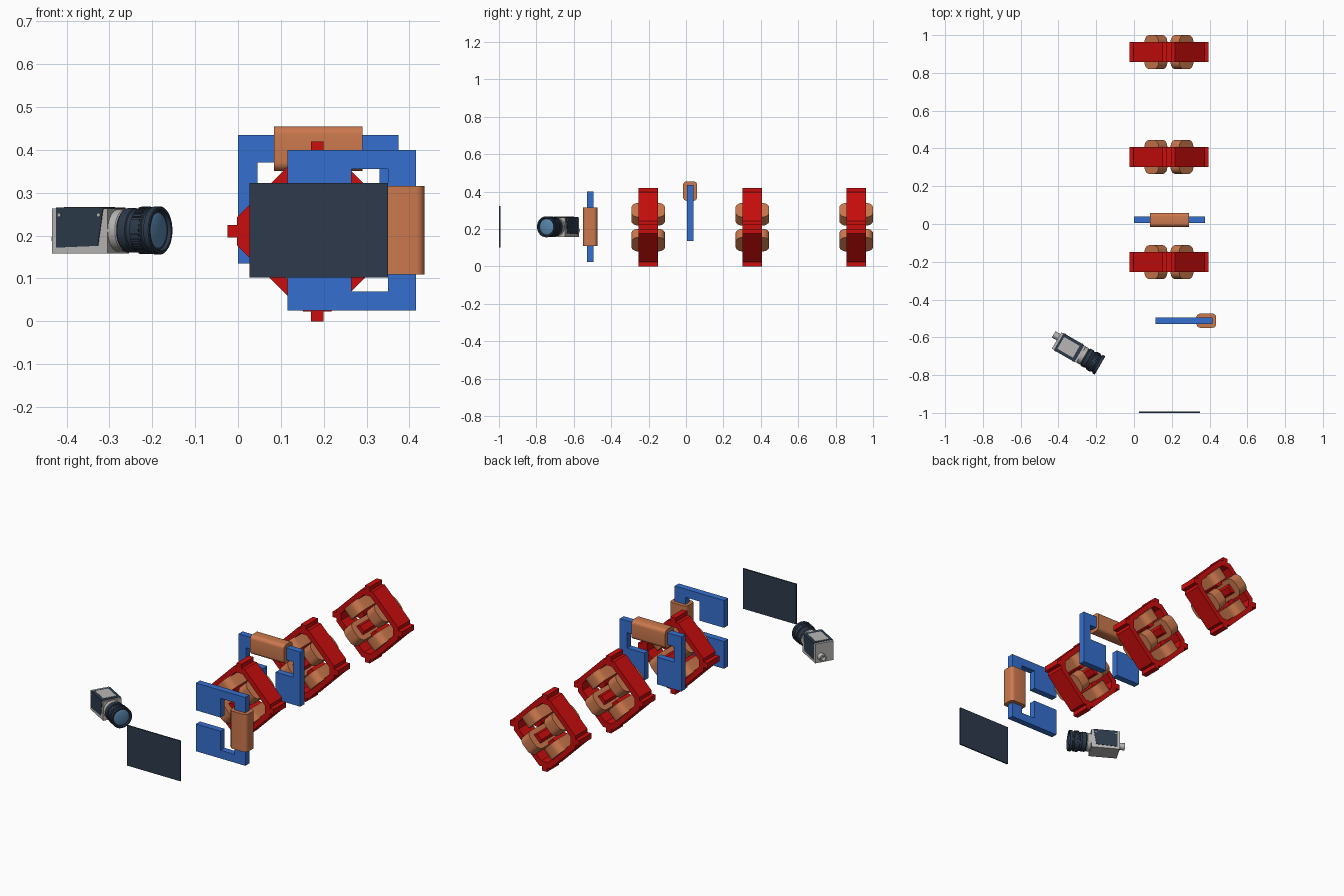
import bpy, bmesh
from math import radians, pi, cos, sin
from mathutils import Matrix, Vector

if "Cube" in bpy.data.objects:
    bpy.data.objects.remove(bpy.data.objects["Cube"])


def material(name, rgb):
    m = bpy.data.materials.new(name)
    m.diffuse_color = (*rgb, 1)
    m.use_nodes = True
    m.node_tree.nodes["Principled BSDF"].inputs["Base Color"].default_value = m.diffuse_color
    return m


RED = material("red_steel", (0.60, 0.004, 0.004))
BLUE = material("blue_steel", (0.036, 0.16, 0.62))
COPPER = material("copper", (0.60, 0.19, 0.075))
SLATE = material("slate", (0.026, 0.042, 0.07))
GREY = material("light_grey", (0.48, 0.47, 0.46))
GLASS = material("lens_glass", (0.10, 0.24, 0.42))


def finish(name, bm, mat, matrix=Matrix()):
    bmesh.ops.recalc_face_normals(bm, faces=bm.faces)
    me = bpy.data.meshes.new(name)
    bm.to_mesh(me)
    bm.free()
    me.materials.append(mat)
    me.shade_smooth()
    me.set_sharp_from_angle(angle=radians(30))
    ob = bpy.data.objects.new(name, me)
    ob.matrix_world = matrix
    bpy.context.collection.objects.link(ob)
    return ob


def box(bm, lo, hi, matrix=Matrix(), axis=None, bevel=0.0):
    """Box between two corners; edges along one axis can be rounded."""
    lo, hi = Vector(lo), Vector(hi)
    size = hi - lo
    part = Matrix.Translation((lo + hi) / 2) @ Matrix.Diagonal((*size, 1))
    verts = bmesh.ops.create_cube(bm, size=1, matrix=part)["verts"]
    if axis is not None:
        edges = {e for v in verts for e in v.link_edges}
        along = [e for e in edges
                 if abs(abs((e.verts[0].co - e.verts[1].co)[axis]) - size[axis]) < 1e-5]
        faces = bmesh.ops.bevel(bm, geom=along, offset=bevel, segments=6,
                                profile=0.5, affect='EDGES')["faces"]
        verts = list({v for v in verts if v.is_valid} | {v for f in faces for v in f.verts})
    bmesh.ops.transform(bm, matrix=matrix, verts=verts)


def prism(bm, outline, y0, y1, matrix=Matrix()):
    """Extrude an x-z outline along y."""
    a = [bm.verts.new(matrix @ Vector((x, y0, z))) for x, z in outline]
    b = [bm.verts.new(matrix @ Vector((x, y1, z))) for x, z in outline]
    bm.faces.new(a)
    bm.faces.new(b[::-1])
    for i in range(len(a)):
        j = (i + 1) % len(a)
        bm.faces.new((a[i], b[i], b[j], a[j]))


def lathe(bm, profile, steps=48):
    """Revolve (along, radius) points about the x axis."""
    vs = [bm.verts.new((s, 0, r)) for s, r in profile]
    es = [bm.edges.new(p) for p in zip(vs, vs[1:])]
    bmesh.ops.spin(bm, geom=vs + es, axis=(1, 0, 0), cent=(0, 0, 0),
                   angle=2 * pi, steps=steps)
    bmesh.ops.remove_doubles(bm, verts=bm.verts, dist=1e-5)


# Four-pole magnets: truncated diamond yoke, corner ribs, poles and coils
D = 0.0525
DIAGONALS = [Matrix.Rotation(radians(45 + 90 * k), 4, 'Y') for k in range(4)]


def diamond(reach, cut):
    h = reach - cut
    return [(cut, -h), (cut, h), (h, cut), (-h, cut),
            (-cut, h), (-cut, -h), (-h, -cut), (h, -cut)]


def quad_yoke():
    bm = bmesh.new()
    loops = [[bm.verts.new((x, y, z)) for x, z in diamond(*shape)]
             for shape, y in (((0.22, 0.187), -D), ((0.22, 0.187), D),
                              ((0.178, 0.158), D), ((0.178, 0.158), -D))]
    for k in range(4):
        a, b = loops[k], loops[(k + 1) % 4]
        for i in range(8):
            j = (i + 1) % 8
            bm.faces.new((a[i], a[j], b[j], b[i]))
    for k in range(4):
        box(bm, (-0.015, -D, 0.184), (0.015, D, 0.21), Matrix.Rotation(k * pi / 2, 4, 'Y'))
    pole = [(-0.027, 0.135), (-0.027, 0.062), (-0.016, 0.045),
            (0.016, 0.045), (0.027, 0.062), (0.027, 0.135)]
    for m in DIAGONALS:
        prism(bm, pole, -D, D, m)
    return bm


def quad_coils():
    bm = bmesh.new()
    for m in DIAGONALS:
        box(bm, (-0.053, -0.09, 0.065), (0.053, 0.09, 0.130), m, axis=2, bevel=0.036)
    return bm


for n, y in enumerate((-0.202, 0.355, 0.91), 1):
    place = Matrix.Translation((0.185, y, 0.21))
    finish(f"four_pole_yoke_{n}", quad_yoke(), RED, place)
    finish(f"four_pole_coils_{n}", quad_coils(), COPPER, place)


# Steering magnets: C-shaped yoke (opening down in local space) with one coil
def steering_magnet(name, matrix):
    right = [(0.1425, 0.085), (0.1425, 0), (0.0375, 0), (0.0375, -0.15),
             (0.1875, -0.15), (0.1875, 0.15)]
    outline = right + [(-x, z) for x, z in right[::-1]]
    bm = bmesh.new()
    prism(bm, outline, -0.0175, 0.0175)
    finish(name + "_yoke", bm, BLUE, matrix)
    bm = bmesh.new()
    box(bm, (-0.103, -0.0375, 0.066), (0.103, 0.0375, 0.17), axis=0, bevel=0.02)
    finish(name + "_coil", bm, COPPER, matrix)


steering_magnet("vertical_steering", Matrix.Translation((0.1875, 0.022, 0.285)))
steering_magnet("horizontal_steering", Matrix.Translation((0.265, -0.512, 0.2125))
                @ Matrix.Rotation(pi / 2, 4, 'Y'))

# Beam screen
bm = bmesh.new()
box(bm, (0.027, -1.0, 0.102), (0.35, -0.993, 0.323))
finish("screen", bm, SLATE)

# Camera, built along local +x with the lens front at the origin
CAM = Matrix.Translation((-0.18, -0.749, 0.212)) @ Matrix.Rotation(radians(-30), 4, 'Z')

bm = bmesh.new()
box(bm, (-0.265, -0.05, -0.054), (-0.115, 0.05, 0.051))
finish("camera_body", bm, GREY, CAM)

# Dark cover on sides and top, with slanted side panels
bm = bmesh.new()
panel = [(-0.252, 0.053), (-0.252, -0.040), (-0.140, -0.036), (-0.126, 0.053)]
for y0, y1 in ((-0.052, -0.047), (0.047, 0.052)):
    prism(bm, panel, y0, y1)
box(bm, (-0.252, -0.052, 0.048), (-0.126, 0.052, 0.053))
finish("camera_cover", bm, SLATE, CAM)

bm = bmesh.new()
box(bm, (-0.24, -0.036, 0.05), (-0.145, 0.036, 0.0545))
finish("camera_top_plate", bm, GREY, CAM)

# Small screws on both side panels
bm = bmesh.new()
for s in (-0.243, -0.137):
    for t in (-0.052, 0.052):
        bmesh.ops.create_cone(bm, cap_ends=True, segments=12, radius1=0.004, radius2=0.004,
                              depth=0.004, matrix=Matrix.Translation((s, t, 0.036))
                              @ Matrix.Rotation(pi / 2, 4, 'X'))
finish("camera_screws", bm, GREY, CAM)

# Rear connector and front mount
bm = bmesh.new()
lathe(bm, [(-0.26, 0.019), (-0.295, 0.019), (-0.295, 0.012), (-0.275, 0.012), (-0.275, 0)], 24)
finish("camera_connector", bm, GREY, CAM @ Matrix.Translation((0, 0.02, -0.02)))

bm = bmesh.new()
lathe(bm, [(-0.118, 0), (-0.118, 0.049), (-0.096, 0.049), (-0.09, 0.044), (-0.09, 0)])
finish("lens_mount", bm, GREY, CAM)

# Lens barrel with gripped ring
bm = bmesh.new()
lathe(bm, [(-0.094, 0), (-0.094, 0.046), (-0.088, 0.052), (-0.068, 0.052), (-0.066, 0.049),
           (-0.056, 0.049), (-0.054, 0.053), (-0.026, 0.053), (-0.024, 0.050),
           (-0.018, 0.050), (-0.015, 0.056), (-0.002, 0.056), (0, 0.054),
           (0, 0.048), (-0.008, 0.045), (-0.008, 0)])
for k in range(28):
    box(bm, (-0.051, -0.003, 0.05), (-0.029, 0.003, 0.0555),
        Matrix.Rotation(2 * pi * k / 28, 4, 'X'))
finish("lens_barrel", bm, SLATE, CAM)

# Slightly domed glass
bm = bmesh.new()
lathe(bm, [(-0.010, 0.0455)] + [(-0.012 + 0.009 * cos(a), 0.0455 * sin(a))
                               for a in (radians(d) for d in (75, 60, 45, 30, 15, 0))])
finish("lens_glass", bm, GLASS, CAM)
